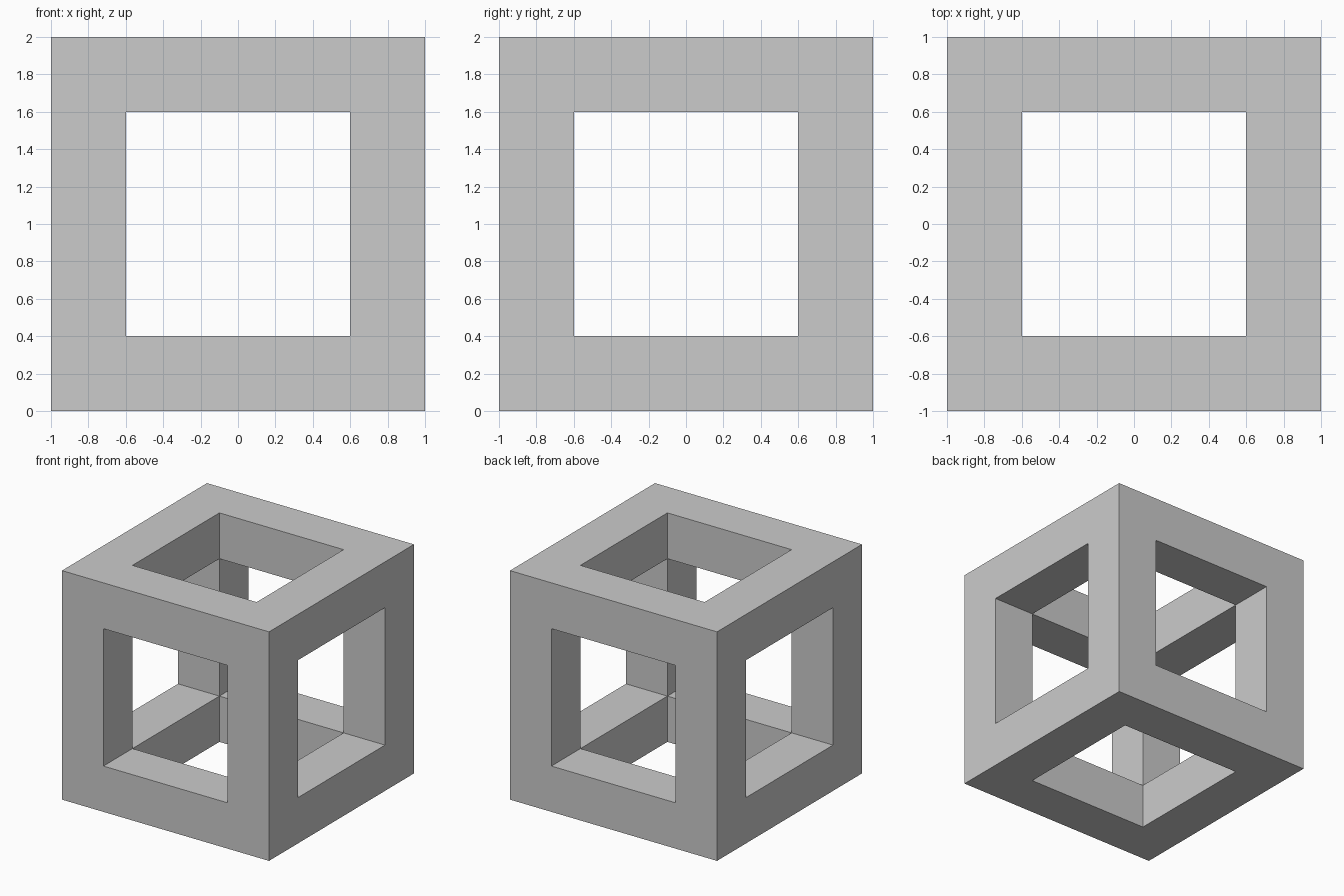
import bpy, bmesh
from itertools import product

if "Cube" in bpy.data.objects:
    bpy.data.objects.remove(bpy.data.objects["Cube"])

OUTER, INNER = 1.0, 0.6
CUTS = [-OUTER, -INNER, INNER, OUTER]   # bar boundaries along each axis


def solid(cell):
    """Bars and corners: at most one coordinate lies in the middle span."""
    return all(0 <= c <= 2 for c in cell) and cell.count(1) <= 1


# Open cube frame: one watertight skin around the twelve bars
bm = bmesh.new()
verts = {}


def vert(idx):
    if idx not in verts:
        x, y, z = (CUTS[i] for i in idx)
        verts[idx] = bm.verts.new((x, y, z + OUTER))
    return verts[idx]


for cell in filter(solid, product(range(3), repeat=3)):
    for axis, side in product(range(3), (0, 1)):
        neighbour = list(cell)
        neighbour[axis] += 2 * side - 1
        if solid(tuple(neighbour)):
            continue
        u, v = (axis + 1) % 3, (axis + 2) % 3
        corners = [(0, 0), (1, 0), (1, 1), (0, 1)]
        if side == 0:
            corners.reverse()
        loop = []
        for du, dv in corners:
            idx = list(cell)
            idx[axis] += side
            idx[u] += du
            idx[v] += dv
            loop.append(vert(tuple(idx)))
        bm.faces.new(loop)

mesh = bpy.data.meshes.new("cube_frame")
bm.to_mesh(mesh)
bm.free()
frame = bpy.data.objects.new("cube_frame", mesh)
bpy.context.collection.objects.link(frame)
